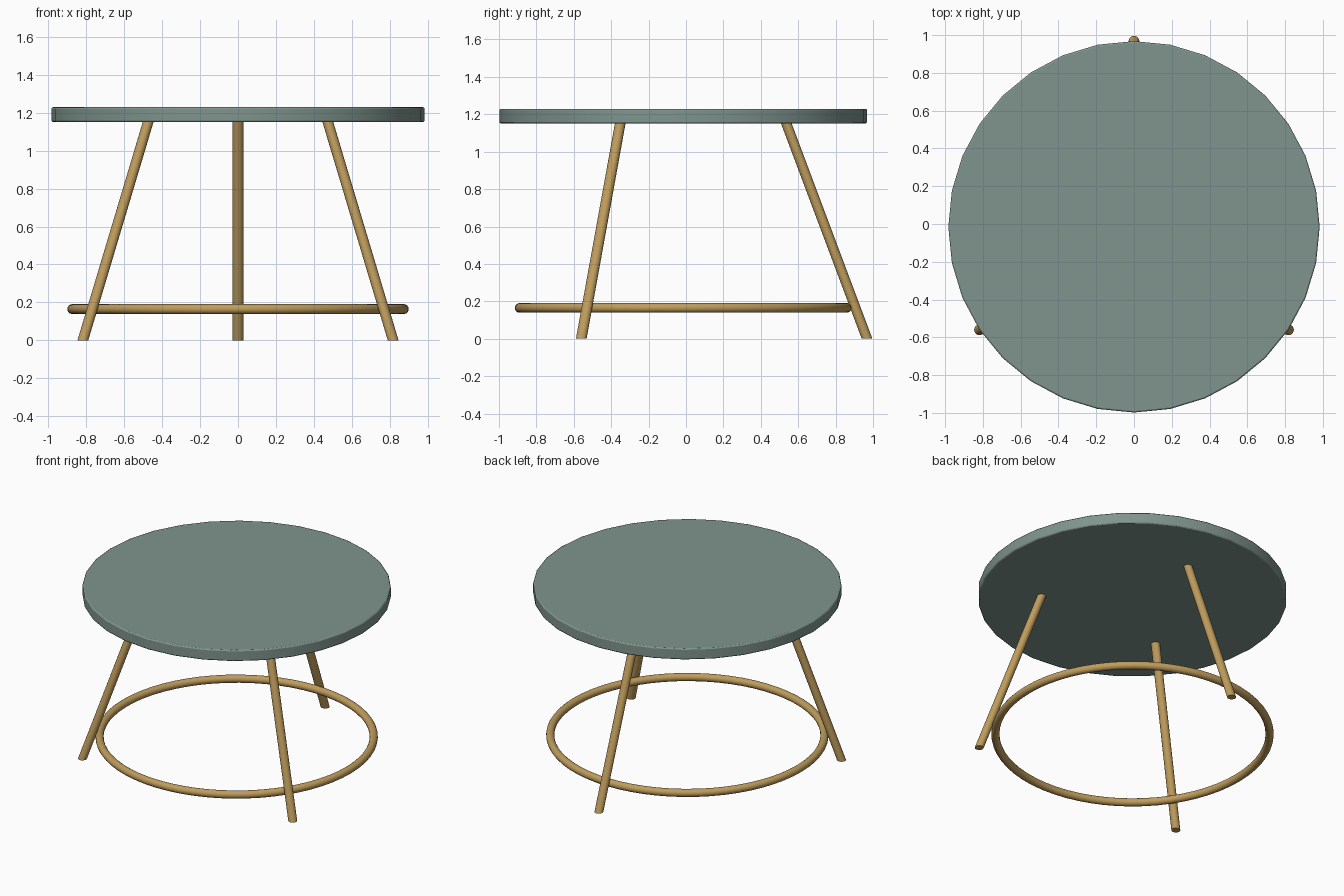
import bpy
import bmesh
from math import cos, sin, tau, radians
from mathutils import Vector

cube = bpy.data.objects.get("Cube")
if cube:
    bpy.data.objects.remove(cube, do_unlink=True)

CENTRE_Y = -0.015


def make_material(name, rgb):
    mat = bpy.data.materials.new(name)
    mat.use_nodes = True
    mat.diffuse_color = (*rgb, 1)
    mat.node_tree.nodes["Principled BSDF"].inputs["Base Color"].default_value = (*rgb, 1)
    return mat


def finish(obj, name, mat):
    obj.name = name
    obj.data.materials.append(mat)
    bpy.ops.object.select_all(action="DESELECT")
    obj.select_set(True)
    bpy.context.view_layer.objects.active = obj
    bpy.ops.object.shade_smooth_by_angle(angle=radians(50))


def make_leg(name, foot, head, radius, mat, sides=16):
    """Slanted round rod whose ends are cut level."""
    bm = bmesh.new()
    rings = []
    for end in (foot, head):
        rings.append([bm.verts.new(Vector(end) + Vector((cos(tau * i / sides), sin(tau * i / sides), 0)) * radius)
                      for i in range(sides)])
    low, high = rings
    for i in range(sides):
        j = (i + 1) % sides
        bm.faces.new((low[i], low[j], high[j], high[i]))
    bm.faces.new(low[::-1])
    bm.faces.new(high)
    mesh = bpy.data.meshes.new(name)
    bm.to_mesh(mesh)
    bm.free()
    obj = bpy.data.objects.new(name, mesh)
    bpy.context.collection.objects.link(obj)
    finish(obj, name, mat)


green = make_material("sage green", (0.215, 0.298, 0.268))
brass = make_material("brass", (0.52, 0.335, 0.108))

# Round table top with softened rims
bpy.ops.mesh.primitive_cylinder_add(vertices=32, radius=0.983, depth=0.078,
                                    location=(0, CENTRE_Y, 1.19))
top = bpy.context.object
bevel = top.modifiers.new("soft rim", "BEVEL")
bevel.width = 0.008
bevel.segments = 2
bevel.limit_method = "ANGLE"
bevel.angle_limit = radians(40)
finish(top, "table_top", green)

# Ring brace near the floor
bpy.ops.mesh.primitive_torus_add(major_segments=64, minor_segments=16,
                                 major_radius=0.874, minor_radius=0.026,
                                 location=(0, CENTRE_Y, 0.165))
finish(bpy.context.object, "ring_brace", brass)

# Three splayed legs
make_leg("back_leg", (0, 0.968, 0), (0, 0.533, 1.16), 0.0285, brass)
for side, s in (("left", 1), ("right", -1)):
    make_leg("front_" + side + "_leg", (s * 0.818, -0.56, 0),
             (s * 0.471, -0.35, 1.16), 0.0285, brass)
